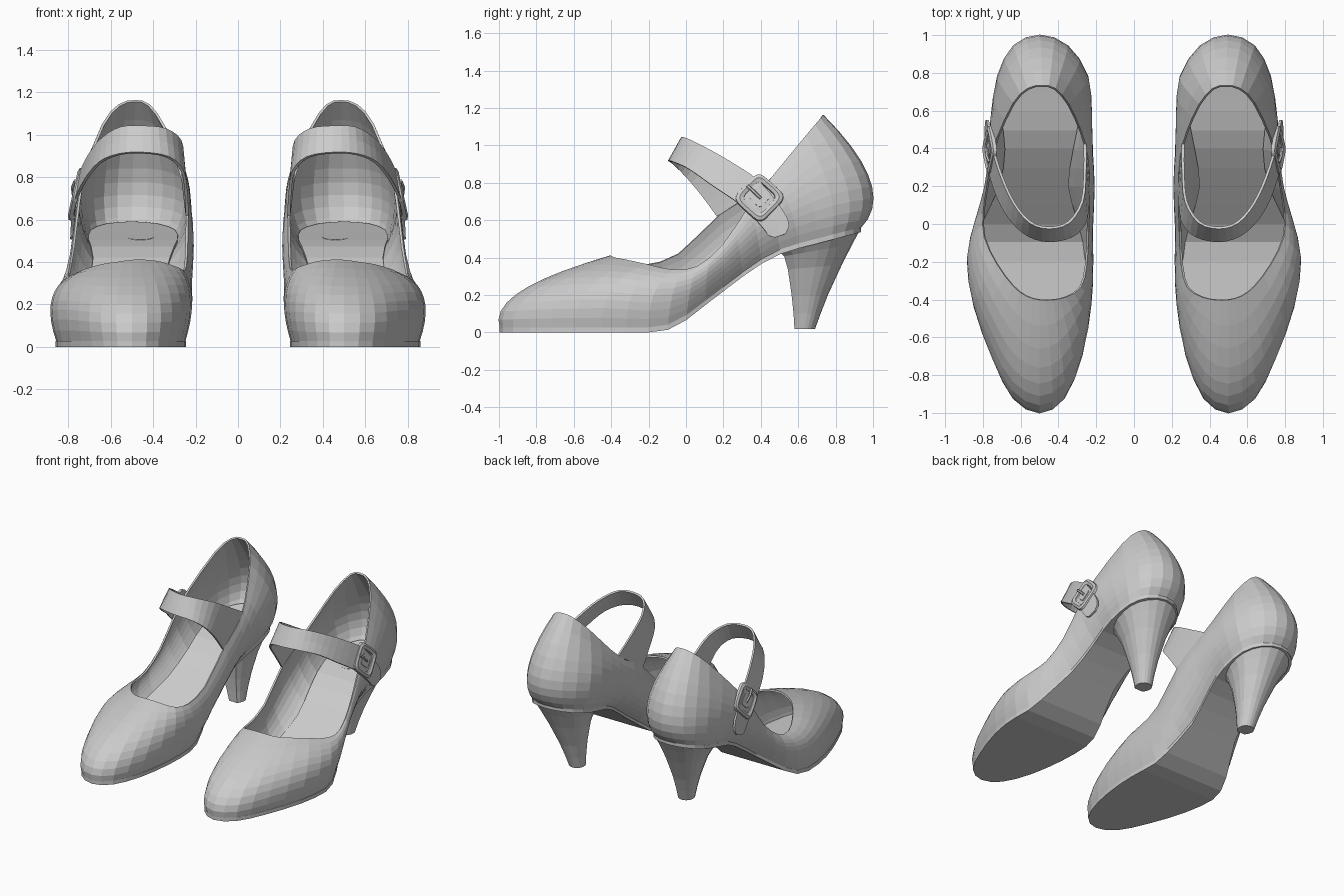
import bpy, bmesh, math
from mathutils import Vector

cube = bpy.data.objects.get("Cube")
if cube:
    bpy.data.objects.remove(cube)

leather = bpy.data.materials.new("grey leather")
leather.use_nodes = True
GREY = (0.6, 0.6, 0.6, 1)
leather.diffuse_color = GREY
leather.node_tree.nodes["Principled BSDF"].inputs["Base Color"].default_value = GREY


def smooth_path(points, steps, closed=False):
    """Catmull-Rom resampling of a list of points."""
    pts = [Vector(p) for p in points]
    n = len(pts)
    pick = (lambda i: pts[i % n]) if closed else (lambda i: pts[max(0, min(n - 1, i))])
    out = []
    for i in range(n if closed else n - 1):
        a, b, c, d = (pick(i + k) for k in (-1, 0, 1, 2))
        for s in range(steps):
            t = s / steps
            out.append(b + (c - a) * (t / 2) + (a - b * 2.5 + c * 2 - d / 2) * t * t
                       + (b * 1.5 - a / 2 - c * 1.5 + d / 2) * t ** 3)
    return out if closed else out + [pts[-1]]


def loft(name, rows, ring=False, loop=False, caps=False, thickness=0):
    """Skin rows of points; ring closes each row, loop joins last row to first."""
    bm = bmesh.new()
    vs = [[bm.verts.new(p) for p in row] for row in rows]
    m, n = len(vs), len(vs[0])
    for i in range(m if loop else m - 1):
        for j in range(n if ring else n - 1):
            a, b = vs[i], vs[(i + 1) % m]
            k = (j + 1) % n
            bm.faces.new((a[j], a[k], b[k], b[j]))
    if caps:
        bm.faces.new(vs[0])
        bm.faces.new(vs[-1])
    bmesh.ops.remove_doubles(bm, verts=bm.verts, dist=0.0005)
    bmesh.ops.recalc_face_normals(bm, faces=bm.faces)
    mesh = bpy.data.meshes.new(name)
    bm.to_mesh(mesh)
    bm.free()
    mesh.materials.append(leather)
    obj = bpy.data.objects.new(name, mesh)
    bpy.context.collection.objects.link(obj)
    if thickness:
        solid = obj.modifiers.new("thickness", "SOLIDIFY")
        solid.thickness = thickness
        solid.offset = 0
    mirror = obj.modifiers.new("other shoe", "MIRROR")
    mirror.use_mirror_merge = False


# Height of the footbed along the shoe
ARCH = [(-1.1, .025), (-.2, .025), (-.1, .037), (0, .09), (.14, .2), (.3, .322),
        (.42, .405), (.53, .457), (.7, .5), (1, .58)]


def sole_z(y):
    for (a, za), (b, zb) in zip(ARCH, ARCH[1:]):
        if y <= b:
            return za + (zb - za) * (y - a) / (b - a)
    return zb


# Upper: wall profiles from sole edge over a bulge to the rim,
# going from toe along the outer side to the heel and back
SOLE_EDGE = [(.5, -.99), (.63, -.92), (.73, -.72), (.82, -.45), (.85, -.2), (.8, 0),
             (.71, .2), (.68, .4), (.7, .6), (.69, .78), (.62, .89), (.5, .93),
             (.38, .89), (.3, .78), (.29, .6), (.325, .4), (.35, .2), (.3, 0),
             (.26, -.2), (.26, -.45), (.3, -.72), (.38, -.92)]
BULGE = [(.5, -1.06, .22), (.67, -.96, .23), (.79, -.74, .26), (.9, -.45, .28),
         (.93, -.2, .25), (.87, .02, .28), (.82, .18, .38), (.8, .38, .55),
         (.8, .58, .68), (.77, .82, .74), (.67, 1.05, .76), (.5, 1.13, .76),
         (.31, 1.05, .76), (.17, .82, .74), (.17, .58, .68), (.17, .38, .53),
         (.155, .2, .38), (.18, .02, .27), (.185, -.2, .24), (.19, -.43, .26),
         (.23, -.7, .25), (.34, -.96, .23)]
RIM = [(.5, -.4, .405), (.57, -.38, .395), (.64, -.325, .385), (.725, -.21, .36),
       (.79, -.07, .33), (.795, .06, .35), (.775, .2, .47), (.75, .34, .68),
       (.72, .46, .83), (.635, .64, 1.05), (.56, .715, 1.14), (.485, .73, 1.16),
       (.42, .715, 1.14), (.35, .635, 1.04), (.283, .49, .86), (.25, .36, .74),
       (.24, .18, .63), (.245, -.04, .42), (.255, -.22, .36), (.285, -.335, .37),
       (.36, -.385, .395), (.43, -.4, .405)]
edge = [Vector((p.x, p.y, sole_z(p.y)))
        for p in smooth_path([(x, y, 0) for x, y in SOLE_EDGE], 2, True)]
LEVELS = 9
walls = []
for e, b, r in zip(edge, smooth_path(BULGE, 2, True), smooth_path(RIM, 2, True)):
    ts = [k / LEVELS for k in range(LEVELS + 1)]
    walls.append([e * (1 - t) ** 2 + b * (2 * t * (1 - t)) + r * t * t for t in ts])
loft("upper", walls, loop=True, thickness=.012)


# Sole and insole: slabs between matching outer and inner edge points
def slab(name, widen, stretch, top, bottom):
    rows = []
    half = len(edge) // 2
    for j in range(half + 1):
        a, b = edge[j], edge[-j]
        mid, span = (a + b) / 2, (a - b) / 2 * widen
        row = []
        for sign, lift in ((1, top), (-1, top), (-1, bottom), (1, bottom)):
            p = mid + span * sign
            row.append((p.x, p.y * stretch, mid.z + lift))
        rows.append(row)
    loft(name, rows, ring=True)


slab("sole", 1.035, 1.006, .002, -.025)
slab("insole", 1.02, .99, .03, .015)

# Round tack set into the heel seat
tack = []
for lift in (.025, .033):
    ring = [(.46 + .062 * math.cos(a), .645 + .055 * math.sin(a))
            for a in (k * math.tau / 16 for k in range(16))]
    tack.append([(x, y, sole_z(y) + lift) for x, y in ring])
loft("heel_tack", tack, ring=True, caps=True)

# Heel: tapered column leaning inward, flatter in front:
# height, front, back, half width, tilt
HEEL = [(.018, .58, .69, .055, 0), (.1, .575, .72, .068, .01), (.2, .565, .76, .09, .03),
        (.35, .545, .835, .135, .1), (.44, .525, .89, .175, .18), (.498, .49, .935, .21, .26)]
rows = []
for z, front, back, w, tilt in HEEL:
    row = []
    for k in range(20):
        a = k * math.tau / 20
        s = math.sin(a)
        depth = s if s > 0 else max(s * 1.25, -1)
        y = (front + back) / 2 + depth * (back - front) / 2
        row.append((.445 + .1 * z + w * math.cos(a), y, z + tilt * (y - (front + back) / 2)))
    rows.append(row)
loft("heel", rows, ring=True, caps=True)

# Strap: lower and upper edges from the inner wall over the instep to the tail
LOW = [(.24, .165, .62), (.245, .085, .73), (.263, .0, .83), (.33, -.065, .895),
       (.45, -.09, .915), (.56, -.06, .908), (.65, .02, .87), (.72, .14, .785),
       (.77, .3, .675), (.782, .41, .56), (.784, .44, .52), (.784, .475, .507)]
HIGH = [(.26, .43, .79), (.26, .28, .88), (.275, .12, .975), (.345, .01, 1.028),
        (.45, -.02, 1.04), (.55, .01, 1.035), (.635, .11, .985), (.7, .25, .905),
        (.747, .4, .8), (.77, .525, .64), (.778, .55, .57), (.783, .53, .525)]
loft("strap", [(a, (a + b) / 2, b) for a, b in zip(smooth_path(LOW, 3), smooth_path(HIGH, 3))],
     thickness=.014)

# Buckle: rounded square frame lying on the strap, with a prong
centre = Vector((.762, .393, .72))
out = Vector((1, 0, .22)).normalized()
along = Vector((0, .72, -.69))
along = (along - out * along.dot(out)).normalized()
across = out.cross(along)


def on_strap(u, v, w):
    return centre + along * u + across * v + out * w


def power(c):
    return math.copysign(abs(c) ** .4, c)


frame = []
for k in range(24):
    a = k * math.tau / 24
    u, v = power(math.cos(a)), power(math.sin(a))
    frame.append([on_strap(u * r, v * r, w) for r, w in
                  ((.105, -.008), (.102, .01), (.086, .018), (.068, .01), (.065, -.008))])
loft("buckle_frame", frame, ring=True, loop=True)

PRONG = [(-.09, .018), (-.04, .024), (.01, .012)]
loft("buckle_prong", [[on_strap(u, .009 * math.cos(a), w + .009 * math.sin(a))
                       for a in (k * math.pi / 3 for k in range(6))] for u, w in PRONG],
     ring=True, caps=True)

# Flat keeper plate inside the frame
plate = []
for w in (-.004, .011):
    plate.append([on_strap(.042 * power(math.cos(a)), .042 * power(math.sin(a)), w)
                  for a in (k * math.tau / 16 for k in range(16))])
loft("buckle_plate", plate, ring=True, caps=True)
